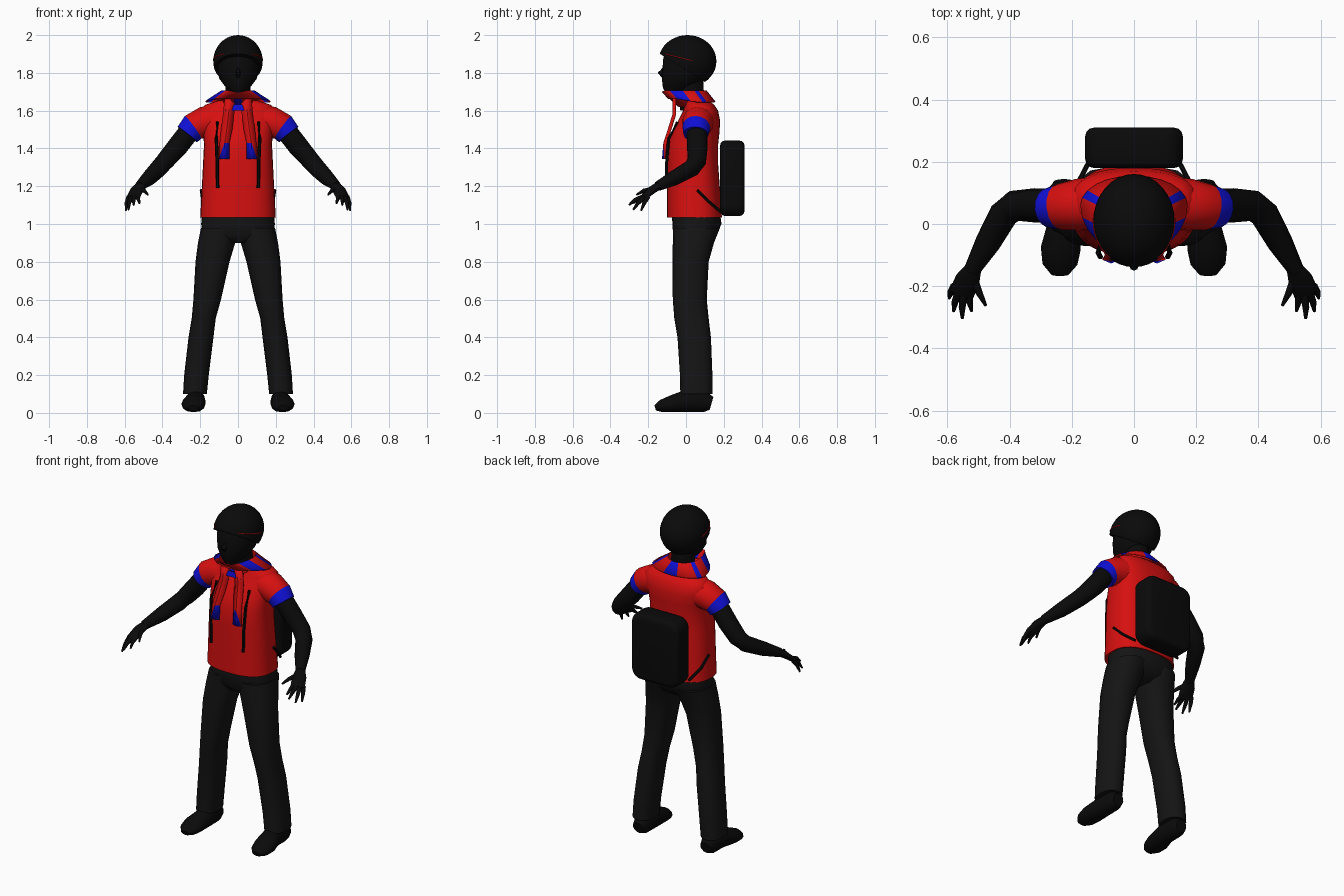
import bpy, bmesh, math
from mathutils import Vector

if "Cube" in bpy.data.objects:
    bpy.data.objects.remove(bpy.data.objects["Cube"], do_unlink=True)


def material(name, rgb):
    m = bpy.data.materials.new(name)
    m.use_nodes = True
    m.diffuse_color = (*rgb, 1)
    m.node_tree.nodes["Principled BSDF"].inputs["Base Color"].default_value = (*rgb, 1)
    return m


BLACK = material("black", (0.003, 0.003, 0.003))
CHARCOAL = material("charcoal", (0.007, 0.007, 0.007))
RED = material("red", (0.68, 0.005, 0.005))
BLUE = material("blue", (0.005, 0.005, 0.68))


def finish(name, bm, mats, angle=50):
    mesh = bpy.data.meshes.new(name)
    bmesh.ops.recalc_face_normals(bm, faces=bm.faces)
    bm.to_mesh(mesh)
    bm.free()
    for m in mats:
        mesh.materials.append(m)
    ob = bpy.data.objects.new(name, mesh)
    bpy.context.collection.objects.link(ob)
    bpy.ops.object.select_all(action='DESELECT')
    ob.select_set(True)
    bpy.context.view_layer.objects.active = ob
    bpy.ops.object.shade_smooth_by_angle(angle=math.radians(angle))
    return ob


def skin(name, rings, mats, rule=None, cap=True, closed=True):
    """Bridge successive rings; rule(band, index) picks the material."""
    bm = bmesh.new()
    loops = [[bm.verts.new(p) for p in r] for r in rings]
    n = len(loops[0])
    for b, (lo, hi) in enumerate(zip(loops, loops[1:])):
        for i in range(n if closed else n - 1):
            j = (i + 1) % n
            f = bm.faces.new((lo[i], lo[j], hi[j], hi[i]))
            f.material_index = rule(b, i) if rule else 0
    if cap:
        bm.faces.new(loops[0])
        bm.faces.new(loops[-1]).material_index = rule(len(rings) - 2, 0) if rule else 0
    return finish(name, bm, mats)


def slices(sections, power=2.0, n=24):
    """Horizontal rounded sections given as z, x0, x1, y0, y1."""
    rings = []
    for z, x0, x1, y0, y1 in sections:
        ring = []
        for i in range(n):
            a = 2 * math.pi * i / n
            c, s = math.cos(a), math.sin(a)
            u = math.copysign(abs(c) ** (2 / power), c)
            v = math.copysign(abs(s) ** (2 / power), s)
            ring.append(Vector(((x0 + x1 + (x1 - x0) * u) / 2, (y0 + y1 + (y1 - y0) * v) / 2, z)))
        rings.append(ring)
    return rings


def tube(path, radii, side=1, n=12):
    """Rings across a path; a radius may be a (sideways, upward) pair."""
    pts = [Vector((p[0] * side, p[1], p[2])) for p in path]
    rings = []
    for k, p in enumerate(pts):
        t = (pts[min(k + 1, len(pts) - 1)] - pts[max(k - 1, 0)]).normalized()
        ref = Vector((0, 0, 1)) if abs(t.z) < 0.95 else Vector((0, 1, 0))
        s = t.cross(ref).normalized()
        u = s.cross(t)
        rs, ru = radii[k] if isinstance(radii[k], tuple) else (radii[k], radii[k])
        angles = [2 * math.pi * i / n for i in range(n)]
        rings.append([p + s * math.cos(a) * rs + u * math.sin(a) * ru for a in angles])
    return rings


# Shirt body, neck and head
skin("shirt", slices([
    (1.035, -.2, .2, -.1, .19), (1.18, -.192, .192, -.1, .18), (1.32, -.185, .185, -.1, .17),
    (1.42, -.18, .18, -.098, .17), (1.49, -.185, .185, -.075, .178), (1.55, -.2, .2, -.04, .18),
    (1.6, -.2, .2, -.015, .17), (1.63, -.175, .175, -.005, .15), (1.655, -.1, .1, 0, .12)],
    2.5, 32), [RED])
skin("neck", slices([(1.6, -.065, .065, -.03, .1), (1.78, -.065, .065, -.05, .09)]), [BLACK])
skin("head", slices([
    (1.69, -.03, .03, -.105, -.03), (1.72, -.062, .062, -.122, .05), (1.77, -.1, .1, -.128, .1),
    (1.82, -.11, .11, -.125, .12), (1.88, -.11, .11, -.12, .12), (1.93, -.09, .09, -.09, .1)]),
    [BLACK])
skin("nose", tube([(0, -.115, 1.84), (0, -.135, 1.8), (0, -.12, 1.78)], [.008, .015, .01], n=8), [BLACK])

# Rounded helmet cut along a line that drops towards the nape
C, R = Vector((0, .008, 1.862)), Vector((.131, .153, .138))
bm = bmesh.new()
bmesh.ops.create_uvsphere(bm, u_segments=32, v_segments=20, radius=1)
for v in bm.verts:
    v.co = C + v.co * R
cut = bmesh.ops.bisect_plane(bm, geom=bm.verts[:] + bm.edges[:] + bm.faces[:], plane_co=(0, -.145, 1.905),
                             plane_no=(0, .165, .265), clear_inner=True)
bmesh.ops.contextual_create(bm, geom=[e for e in cut["geom_cut"] if isinstance(e, bmesh.types.BMEdge)])
finish("helmet", bm, [BLACK])

# Trousers: pelvis plus two legs, with shoes
skin("trouser_seat", slices([
    (.9, -.07, .07, -.04, .1), (.94, -.19, .19, -.068, .16),
    (1.0, -.195, .195, -.072, .188), (1.06, -.19, .19, -.075, .18)], 2.4), [CHARCOAL])
for side, word in ((1, "left"), (-1, "right")):
    def limb(part, path, radii, mats, n=12, rule=None):
        return skin(f"{word}_{part}", tube(path, radii, side, n), mats, rule)

    leg = slices([
        (.1, .165, .291, -.03, .14), (.2, .155, .285, -.032, .14), (.4, .13, .262, -.045, .132),
        (.5, .118, .245, -.062, .12), (.6, .09, .236, -.07, .11), (.8, .045, .225, -.072, .12),
        (.9, .015, .212, -.07, .148), (.98, .0, .196, -.07, .18)], 2.3, 16)
    skin(f"{word}_trouser_leg", [[Vector((p.x * side, p.y, p.z)) for p in r] for r in leg], [CHARCOAL])
    shoe = limb("shoe", [(.225, .135, .05), (.225, .1, .06), (.225, .0, .062), (.236, -.08, .046),
                         (.238, -.13, .036), (.238, -.163, .026)],
                [(.035, .035), (.05, .058), (.053, .06), (.064, .045), (.056, .033), (.028, .014)], [BLACK])
    for v in shoe.data.vertices:
        v.co.z = max(v.co.z, .005 if v.co.y > -.1 else 0)

    # Sleeve with a contrasting cuff, then the bent arm
    limb("sleeve", [(.1, .07, 1.55), (.18, .062, 1.538), (.238, .055, 1.512), (.268, .052, 1.474)],
         [.085, .083, .074, .066], [RED, BLUE], 16, lambda b, i: int(b == 2))
    limb("arm", [(.25, .058, 1.5), (.32, .06, 1.41), (.385, .058, 1.335), (.42, .03, 1.295),
                 (.47, -.06, 1.245), (.522, -.15, 1.2)],
         [.055, .055, .05, .047, .041, .026], [BLACK])

    # Hand
    limb("palm", [(.515, -.14, 1.205), (.535, -.18, 1.18), (.555, -.225, 1.14)],
         [(.026, .022), (.04, .02), (.04, .014)], [BLACK], 10)
    for finger, base, tip in (
            ("thumb", (.515, -.175, 1.185), (.477, -.262, 1.155)),
            ("index_finger", (.53, -.215, 1.15), (.522, -.28, 1.11)),
            ("middle_finger", (.547, -.225, 1.145), (.552, -.303, 1.1)),
            ("ring_finger", (.565, -.22, 1.14), (.58, -.28, 1.075)),
            ("little_finger", (.578, -.2, 1.145), (.594, -.238, 1.07))):
        mid = Vector(base).lerp(Vector(tip), .55) + Vector((.003, 0, .008))
        limb(finger, [base, mid, tip], [.013, .011, .005], [BLACK], 8)

    # Pack straps
    limb("front_strap", [(.108, -.045, 1.54), (.115, -.092, 1.45), (.11, -.103, 1.32), (.108, -.105, 1.19)],
         [.009] * 4, [BLACK], 6)
    limb("lower_strap", [(.195, .06, 1.18), (.186, .12, 1.12), (.15, .19, 1.06)], [.008] * 3, [BLACK], 6)

    # Thin helmet trim lying on the curved shell
    trim = []
    for k in range(7):
        y = -.11 + k * .024
        z = 1.9 - k * .006
        w = 1 - ((y - C.y) / R.y) ** 2 - ((z - C.z) / R.z) ** 2
        trim.append((R.x * math.sqrt(max(w, 0)), y, z))
    limb("helmet_trim", trim, [.0025] * len(trim), [RED], 6)

    # Hanging scarf end: pleated red strip with a blue corner
    bm = bmesh.new()
    rows = [(1.67, .015, .07, -.06), (1.58, .02, .08, -.06), (1.5, .03, .09, -.085),
            (1.43, .045, .097, -.108), (1.345, .045, .102, -.115)]
    grid = []
    for z, a, b, y in rows:
        grid.append([bm.verts.new(((a + (b - a) * t) * side, y - d, z))
                     for t, d in ((0, 0), (.5, .012), (1, 0))])
    for r in range(4):
        for c in range(2):
            q = (grid[r][c], grid[r][c + 1], grid[r + 1][c + 1], grid[r + 1][c])
            if r < 3:
                bm.faces.new(q)
            elif c == 0:
                bm.faces.new(q).material_index = 1
            else:
                bm.faces.new((q[0], q[1], q[2]))
                bm.faces.new((q[0], q[2], q[3])).material_index = 1
    end = finish(f"{word}_scarf_end", bm, [RED, BLUE], 20)
    end.modifiers.new("thickness", 'SOLIDIFY').thickness = .008

# Collar: the front rises forward, the back folds outward and down
N = 24
base, top, outer = [], [], []
for i in range(N):
    a = 2 * math.pi * i / N
    c, s = math.cos(a), math.sin(a)
    front = max(0, -s)
    base.append(Vector((.075 * c, .035 + .075 * s, 1.62)))
    top.append(Vector((.09 * c, .02 + (.09 if s > 0 else .15) * s, 1.7)))
    outer.append(Vector((.168 * c, .06 + (.09 if s > 0 else .15) * s, 1.643 + .025 * front)))


def collar_colour(band, i):
    if band == 0:
        return int(i in (17, 18))
    return int(i in (1, 5, 6, 10, 13, 14, 21, 22))


collar = skin("collar", [base, top, outer], [RED, BLUE], collar_colour, cap=False)
collar.modifiers.new("thickness", 'SOLIDIFY').thickness = .008
skin("collar_patch", [[Vector((x, -.066, 1.6)) for x in (-.065, .065)],
                      [Vector((x, -.062, 1.632)) for x in (-.065, .065)]], [BLUE], cap=False, closed=False)

# Backpack
bm = bmesh.new()
bmesh.ops.create_cube(bm, size=1)
for v in bm.verts:
    v.co = v.co * Vector((.314, .13, .4)) + Vector((0, .245, 1.242))
bmesh.ops.bevel(bm, geom=[e for e in bm.edges if abs(e.verts[0].co.y - e.verts[1].co.y) > .1],
                offset=.06, segments=5, profile=.5, affect='EDGES')
rim = [e for e in bm.edges if abs(e.verts[0].co.y - e.verts[1].co.y) < .01]
bmesh.ops.bevel(bm, geom=rim, offset=.028, segments=3, profile=.5, affect='EDGES')
finish("backpack", bm, [BLACK])
